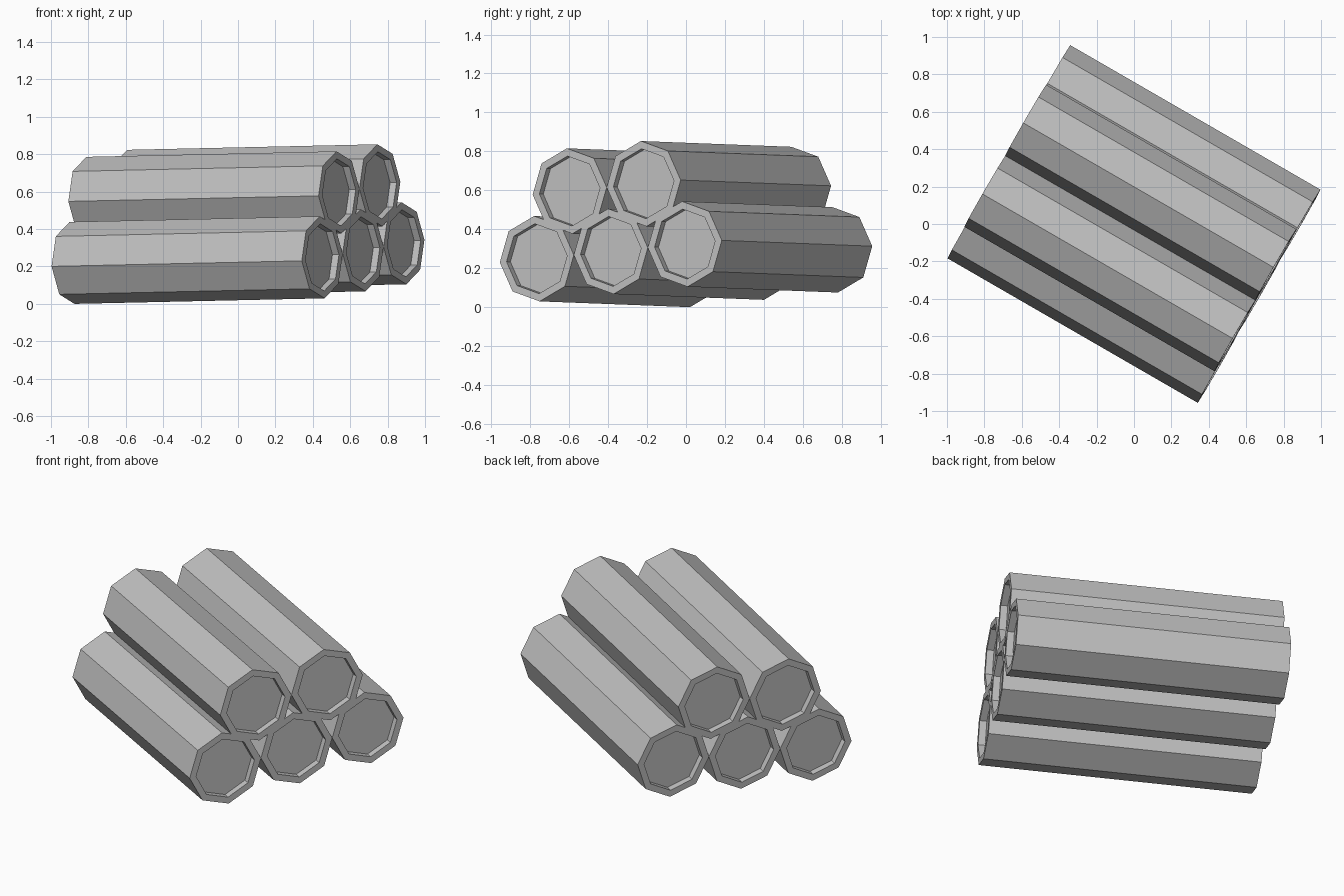
import bpy
import bmesh
from math import radians
from mathutils import Matrix, Vector

if "Cube" in bpy.data.objects:
    bpy.data.objects.remove(bpy.data.objects["Cube"], do_unlink=True)

RADIUS = 0.22
LENGTH = 1.545
RIM = 0.04
RECESS = 0.04
ROW_RISE = 0.33

grey = bpy.data.materials.new("plain grey")
grey.use_nodes = True
colour = (0.53, 0.53, 0.53, 1)
grey.diffuse_color = colour
grey.node_tree.nodes["Principled BSDF"].inputs["Base Color"].default_value = colour

# The whole stack is turned, with a slight pitch and roll
stack_turn = (Matrix.Rotation(radians(-30), 4, "Z")
              @ Matrix.Rotation(radians(-1.1), 4, "Y")
              @ Matrix.Rotation(radians(4.9), 4, "X"))


def make_pipe(name, across, up):
    """Eight-sided pipe lying along x, with a recessed plug at both ends."""
    bm = bmesh.new()
    bmesh.ops.create_cone(bm, cap_ends=True, segments=8, radius1=RADIUS,
                          radius2=RADIUS, depth=LENGTH)
    caps = [f for f in bm.faces if len(f.verts) == 8]
    bmesh.ops.inset_individual(bm, faces=caps, thickness=RIM)
    plugs = bmesh.ops.extrude_discrete_faces(bm, faces=caps)["faces"]
    for plug in plugs:
        plug.normal_update()
        inward = -RECESS if plug.calc_center_median().z > 0 else RECESS
        bmesh.ops.translate(bm, verts=plug.verts, vec=(0, 0, inward))
    lay_down = Matrix.Rotation(radians(90), 4, "Y")
    bm.transform(stack_turn @ Matrix.Translation((0, across, up)) @ lay_down)
    bmesh.ops.recalc_face_normals(bm, faces=bm.faces)
    mesh = bpy.data.meshes.new(name)
    bm.to_mesh(mesh)
    bm.free()
    mesh.materials.append(grey)
    pipe = bpy.data.objects.new(name, mesh)
    bpy.context.collection.objects.link(pipe)
    return pipe


# Three pipes below, two nested on top
pipes = []
for row, (row_name, places) in enumerate((("lower", ("front", "middle", "back")),
                                          ("upper", ("front", "back")))):
    for i, place in enumerate(places):
        across = (i - (len(places) - 1) / 2) * 2 * RADIUS
        pipes.append(make_pipe(f"{row_name}_{place}_pipe", across, row * ROW_RISE))

# Centre the stack and stand it on the ground
points = [v.co for p in pipes for v in p.data.vertices]
low = Vector([min(c[k] for c in points) for k in range(3)])
high = Vector([max(c[k] for c in points) for k in range(3)])
shift = Vector((-(low.x + high.x) / 2, -(low.y + high.y) / 2, -low.z))
for pipe in pipes:
    pipe.data.transform(Matrix.Translation(shift))
